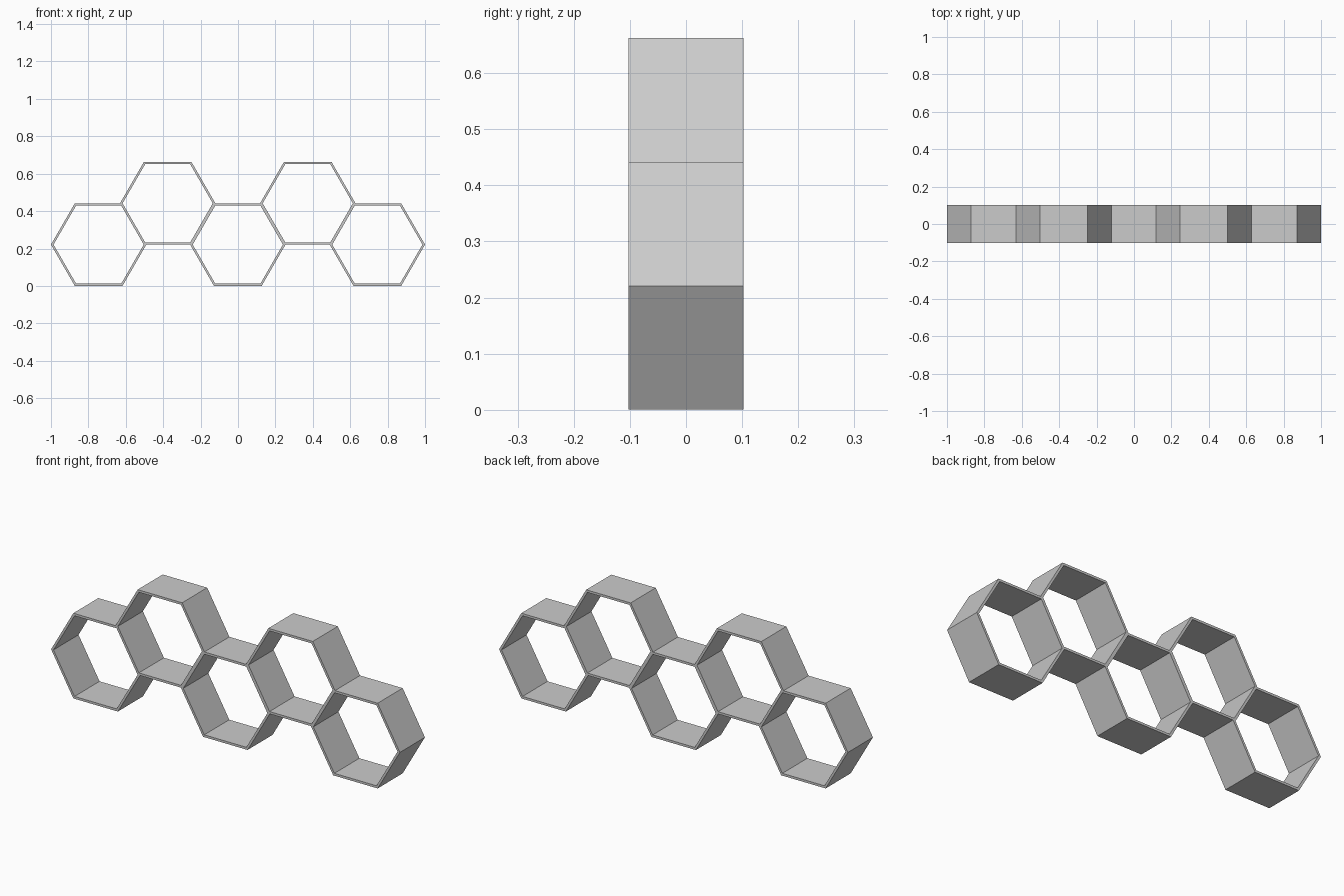
import bpy, bmesh
from math import cos, sin, pi

if "Cube" in bpy.data.objects:
    bpy.data.objects.remove(bpy.data.objects["Cube"])

R = 0.255                      # outer corner radius of a cell
APOTHEM = R * cos(pi / 6)
WALL = 0.012
DEPTH = 0.205


def hex_cell(name, cx, cz):
    """Open hexagonal tube with its axis along y."""
    bm = bmesh.new()
    inner = R - WALL / cos(pi / 6)
    rings = []
    for r, y in ((R, -DEPTH / 2), (R, DEPTH / 2), (inner, DEPTH / 2), (inner, -DEPTH / 2)):
        rings.append([bm.verts.new((cx + r * cos(i * pi / 3), y, cz + r * sin(i * pi / 3)))
                      for i in range(6)])
    for k in range(4):
        a, b = rings[k], rings[(k + 1) % 4]
        for i in range(6):
            j = (i + 1) % 6
            bm.faces.new((a[i], a[j], b[j], b[i]))
    bmesh.ops.recalc_face_normals(bm, faces=bm.faces)
    mesh = bpy.data.meshes.new(name)
    bm.to_mesh(mesh)
    bm.free()
    obj = bpy.data.objects.new(name, mesh)
    bpy.context.collection.objects.link(obj)


# Staggered row of shelf cells: three low, two raised by half a cell
for n, cx in enumerate((-0.745, -0.376, -0.001, 0.373, 0.745)):
    hex_cell(f"shelf_cell_{n + 1}", cx, APOTHEM * (1 + n % 2))
